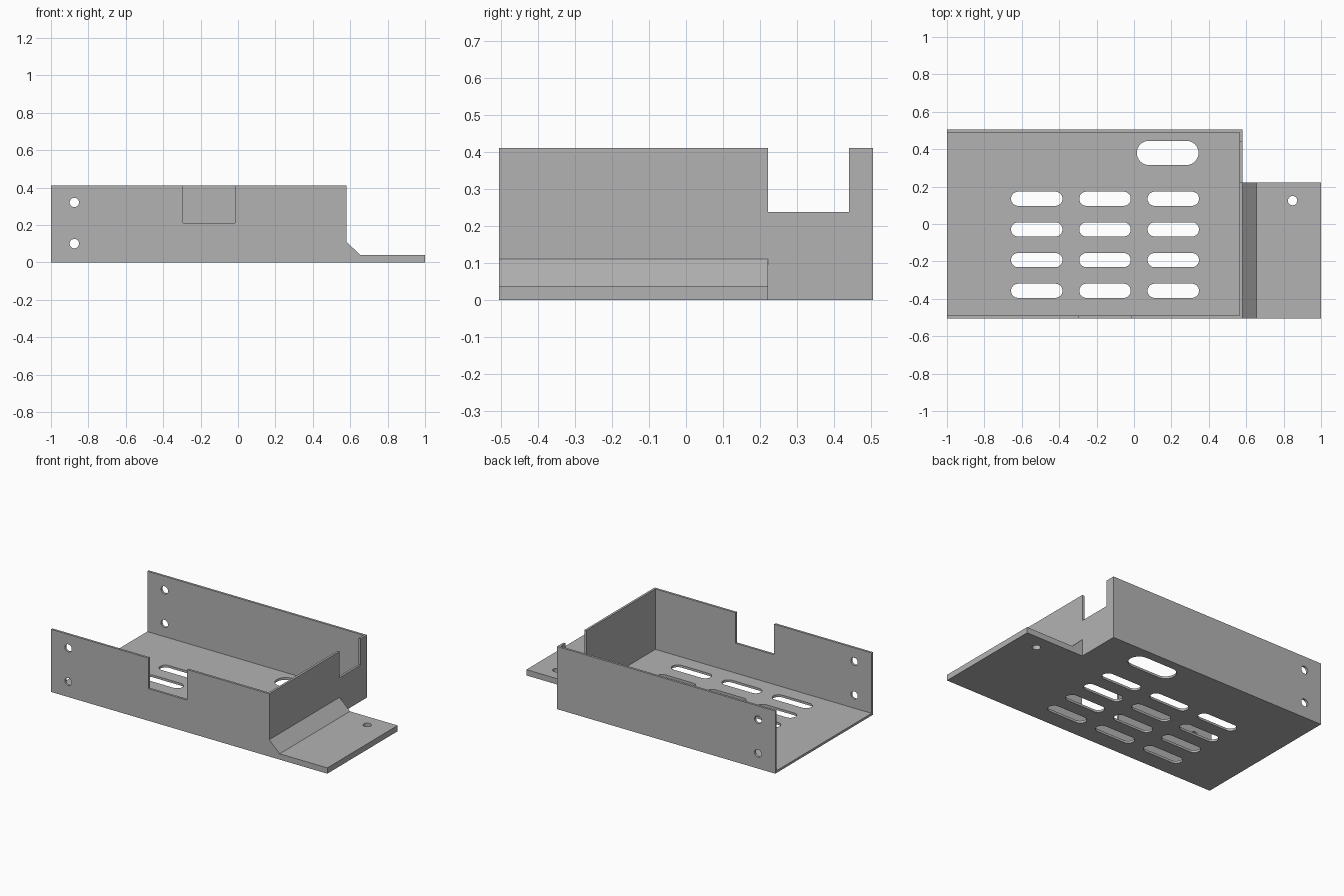
import bpy
import bmesh
from math import cos, sin, pi, radians
from mathutils import Vector

if "Cube" in bpy.data.objects:
    bpy.data.objects.remove(bpy.data.objects["Cube"])

X0, X1 = -1.0, 0.58      # tray ends
Y = 0.505                # half depth
H = 0.41                 # wall height
T = 0.015                # sheet thickness
FLANGE_Y = 0.222         # rear edge of the mounting flange

grey = bpy.data.materials.new("grey_metal")
grey.use_nodes = True
colour = (0.45, 0.45, 0.45, 1)
grey.diffuse_color = colour
grey.node_tree.nodes["Principled BSDF"].inputs["Base Color"].default_value = colour


def prism(name, outline, axis, lo, hi):
    """Extrude a 2D outline along an axis; (a, b) are the other two axes in order."""
    def place(a, b, d):
        return {"x": (d, a, b), "y": (a, d, b), "z": (a, b, d)}[axis]
    bm = bmesh.new()
    face = bm.faces.new([bm.verts.new(place(a, b, lo)) for a, b in outline])
    new = bmesh.ops.extrude_face_region(bm, geom=[face])["geom"]
    shift = Vector(place(0, 0, hi - lo))
    bmesh.ops.translate(bm, vec=shift, verts=[v for v in new if isinstance(v, bmesh.types.BMVert)])
    bmesh.ops.recalc_face_normals(bm, faces=bm.faces)
    mesh = bpy.data.meshes.new(name)
    bm.to_mesh(mesh)
    bm.free()
    mesh.materials.append(grey)
    ob = bpy.data.objects.new(name, mesh)
    bpy.context.collection.objects.link(ob)
    return ob


def rect(a0, a1, b0, b1):
    return [(a0, b0), (a1, b0), (a1, b1), (a0, b1)]


def stadium(a, b, length, width, n=16):
    """Slot outline with round ends; a circle when length equals width."""
    r, half = width / 2, (length - width) / 2
    pts = []
    for side, start in ((1, -pi / 2), (-1, pi / 2)):
        last = n if half == 0 else n + 1
        for i in range(last):
            t = start + pi * i / n
            pts.append((a + side * half + r * cos(t), b + r * sin(t)))
    return pts


def combine(target, tool, operation):
    mod = target.modifiers.new(tool.name, "BOOLEAN")
    mod.operation, mod.solver, mod.object = operation, "EXACT", tool
    bpy.context.view_layer.objects.active = target
    bpy.ops.object.modifier_apply(modifier=mod.name)
    bpy.data.objects.remove(tool)


# Tray block with the mounting flange and its sloped gusset
tray = prism("vented_tray", rect(X0, X1, -Y, Y), "z", 0, H)
flange = prism("mounting_flange",
               [(X1 - 0.1, 0), (1, 0), (1, 0.038), (0.655, 0.038), (X1, 0.11), (X1 - 0.1, 0.11)],
               "y", -Y, FLANGE_Y)
combine(tray, flange, "UNION")

# Hollow interior, open at the top and at the -x end
cutters = [prism("interior", rect(X0 - 0.1, X1 - T, T - Y, Y - T), "z", T, H + 0.1)]

# Notches in the front wall and the end wall
cutters.append(prism("front_notch", rect(-0.295, -0.015, 0.21, H + 0.1), "y", -Y - 0.1, -Y + 0.1))
cutters.append(prism("end_notch", rect(FLANGE_Y, 0.44, 0.238, H + 0.1), "x", X1 - 0.1, X1 + 0.1))

# Screw holes through both long walls, and one in the flange
for z in (0.10, 0.32):
    cutters.append(prism("wall_hole", stadium(-0.875, z, 0.05, 0.05), "y", -Y - 0.1, Y + 0.1))
cutters.append(prism("flange_hole", stadium(0.848, 0.125, 0.05, 0.05), "z", -0.1, 0.1))

# Floor vents and the larger cable opening
for col in range(3):
    for row in range(4):
        cutters.append(prism("vent_slot", stadium(-0.52 + 0.365 * col, 0.135 - 0.164 * row, 0.275, 0.076),
                             "z", -0.1, 0.1))
cutters.append(prism("cable_opening", stadium(0.18, 0.38, 0.33, 0.13), "z", -0.1, 0.1))

for cutter in cutters:
    combine(tray, cutter, "DIFFERENCE")

# Smooth slot ends, crisp sheet edges
bpy.ops.object.select_all(action="DESELECT")
tray.select_set(True)
bpy.context.view_layer.objects.active = tray
bpy.ops.object.shade_smooth_by_angle(angle=radians(30))
